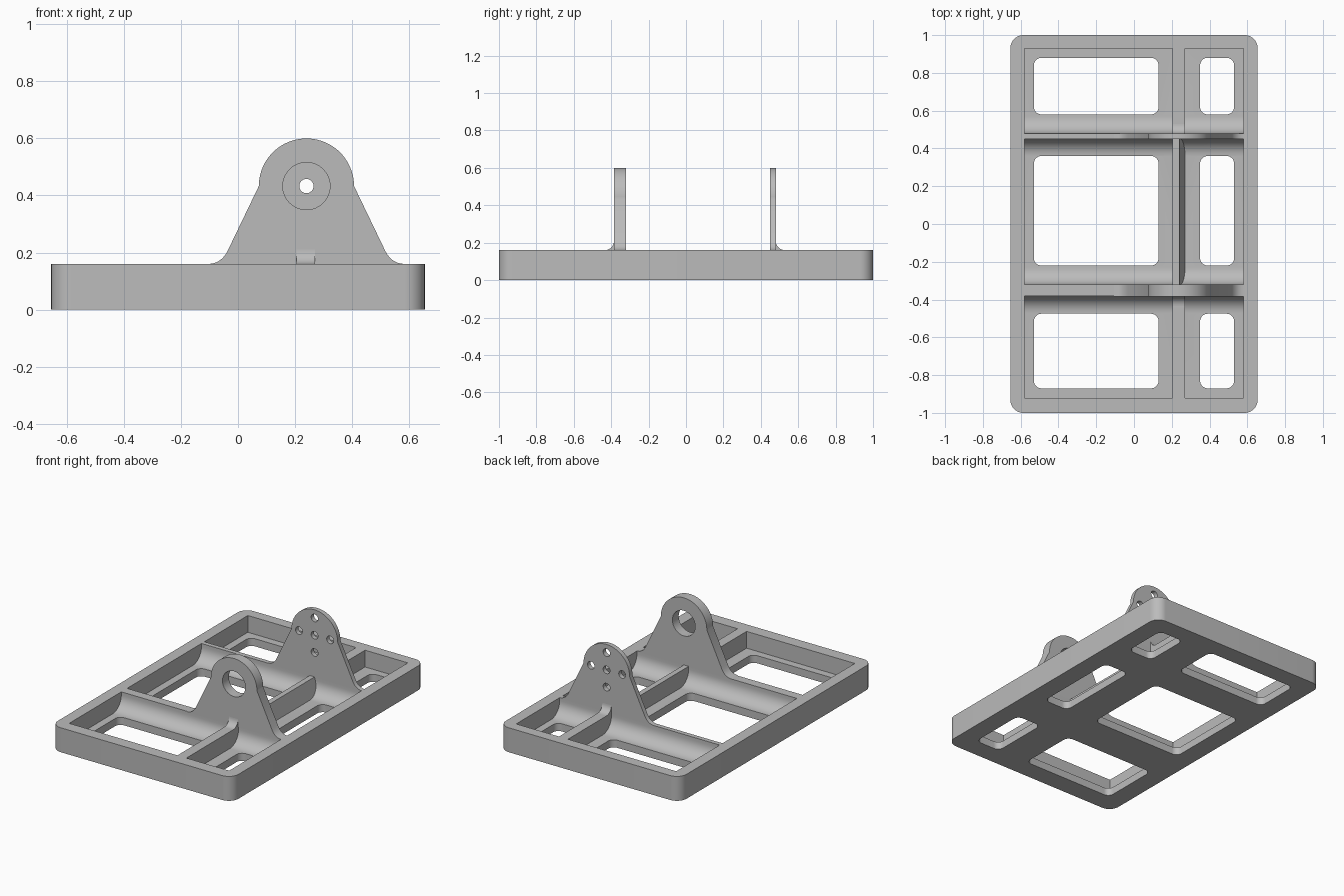
import bpy, bmesh, math
from mathutils import Vector

old = bpy.data.objects.get("Cube")
if old:
    bpy.data.objects.remove(old, do_unlink=True)

grey = bpy.data.materials.new("plain grey")
grey.use_nodes = True
grey.diffuse_color = (0.5, 0.5, 0.5, 1)
grey.node_tree.nodes["Principled BSDF"].inputs["Base Color"].default_value = (0.5, 0.5, 0.5, 1)

HEIGHT, FLOOR = 0.16, 0.05
RIB = (0.205, 0.27)
AXIS_X, AXIS_Z = 0.24, 0.433


def finish(name, bm, helper=False):
    bmesh.ops.recalc_face_normals(bm, faces=bm.faces)
    mesh = bpy.data.meshes.new(name)
    bm.to_mesh(mesh)
    bm.free()
    mesh.materials.append(grey)
    ob = bpy.data.objects.new(name, mesh)
    bpy.context.collection.objects.link(ob)
    if helper:
        ob.hide_render = True
        ob.hide_viewport = True
    return ob


def prism(bm, pts, axis, lo, hi):
    """Extrude a 2D outline along x, y or z; returns the new vertices."""
    def place(p, t):
        return {"x": (t, p[0], p[1]), "y": (p[0], t, p[1]), "z": (p[0], p[1], t)}[axis]
    a = [bm.verts.new(place(p, lo)) for p in pts]
    b = [bm.verts.new(place(p, hi)) for p in pts]
    bm.faces.new(a)
    bm.faces.new(b[::-1])
    for i in range(len(pts)):
        j = (i + 1) % len(pts)
        bm.faces.new((a[i], b[i], b[j], a[j]))
    return a + b


def arc(cx, cy, r, start, end, n=10):
    angles = [math.radians(start + (end - start) * i / n) for i in range(n + 1)]
    return [(cx + r * math.cos(t), cy + r * math.sin(t)) for t in angles]


def rounded_rect(x0, x1, y0, y1, r):
    return (arc(x1 - r, y1 - r, r, 0, 90) + arc(x0 + r, y1 - r, r, 90, 180)
            + arc(x0 + r, y0 + r, r, 180, 270) + arc(x1 - r, y0 + r, r, 270, 360))


def cut(ob, cutter):
    mod = ob.modifiers.new("cut", "BOOLEAN")
    mod.operation = "DIFFERENCE"
    mod.solver = "EXACT"
    mod.object = cutter


def smooth(ob):
    bpy.ops.object.select_all(action="DESELECT")
    ob.select_set(True)
    bpy.context.view_layer.objects.active = ob
    for mod in list(ob.modifiers):
        bpy.ops.object.modifier_apply(modifier=mod.name)
    bpy.ops.object.shade_smooth_by_angle(angle=math.radians(25))


# Tray block with rounded corners and a rounded upper rim
bm = bmesh.new()
R = 0.06
prism(bm, rounded_rect(-0.655, 0.655, -1, 1, 0.07), "z", 0, HEIGHT)
rim = [e for e in bm.edges if all(v.co.z > HEIGHT - 0.001 for v in e.verts)]
bmesh.ops.bevel(bm, geom=rim, offset=R, segments=8, profile=0.5, affect="EDGES")
tray = finish("base_tray", bm)

# Pockets: (y range, fillet at low end, fillet at high end, opening y range)
rows = [(-0.92, -0.38, False, True, -0.87, -0.475),
        (-0.32, 0.45, True, True, -0.22, 0.36),
        (0.48, 0.93, True, False, 0.58, 0.88)]
columns = [(-0.58, RIB[0], -0.53, 0.13), (RIB[1], 0.58, 0.35, 0.53)]
F = 0.09
pockets, openings = bmesh.new(), bmesh.new()
for y0, y1, low, high, oy0, oy1 in rows:
    outline = [(y1, 0.3), (y0, 0.3)]
    outline += arc(y0 + F, FLOOR + F, F, 180, 270) if low else [(y0, FLOOR)]
    outline += arc(y1 - F, FLOOR + F, F, 270, 360) if high else [(y1, FLOOR)]
    for x0, x1, ox0, ox1 in columns:
        verts = prism(pockets, outline, "x", x0, x1)
        # Middle rib leans on its left face
        if low and high and x0 > 0:
            for v in verts:
                if v.co.x < x0 + 0.001:
                    v.co.x = x0 - 0.03 * (v.co.z - FLOOR) / (HEIGHT - FLOOR)
        prism(openings, rounded_rect(ox0, ox1, oy0, oy1, 0.04), "z", -0.1, FLOOR + 0.02)
cut(tray, finish("pocket_cutter", pockets, True))
cut(tray, finish("opening_cutter", openings, True))
smooth(tray)


# Upright bracket: round head, sloping sides, flared foot
def bracket(name, y0, y1, holes):
    a, b, c = Vector((0.272, 0.215)), Vector((0.295, HEIGHT)), Vector((0.345, HEIGHT))
    foot = [a * (1 - t) ** 2 + b * 2 * t * (1 - t) + c * t * t for t in [i / 8 for i in range(9)]]
    outline = [(AXIS_X + p.x, p.y) for p in reversed(foot)]
    outline += arc(AXIS_X, AXIS_Z, 0.167, 0, 180, 40)
    outline += [(AXIS_X - p.x, p.y) for p in foot]
    bm = bmesh.new()
    prism(bm, outline, "y", y0, y1)
    ob = finish(name, bm)
    bm = bmesh.new()
    for dx, dz, r in holes:
        prism(bm, arc(AXIS_X + dx, AXIS_Z + dz, r, 0, 360, 32)[:-1], "y", y0 - 0.1, y1 + 0.1)
    cut(ob, finish(name + "_cutter", bm, True))
    smooth(ob)


bracket("front_bracket", -0.385, -0.32, [(0, 0, 0.083)])
D, H = 0.113, 0.025
bracket("rear_bracket", 0.45, 0.48,
        [(0, 0, H), (D, 0, H), (-D, 0, H), (0, D, H), (0, -D, H)])

# Small curved gussets where the ribs meet the brackets
G = 0.05
for name, y, side in (("front_gusset", -0.385, -1), ("rear_gusset", 0.48, 1)):
    curve = arc(G, HEIGHT + G, G, 180, 270)
    bm = bmesh.new()
    prism(bm, [(y + side * u, z) for u, z in curve] + [(y, HEIGHT)], "x", *RIB)
    smooth(finish(name, bm))
